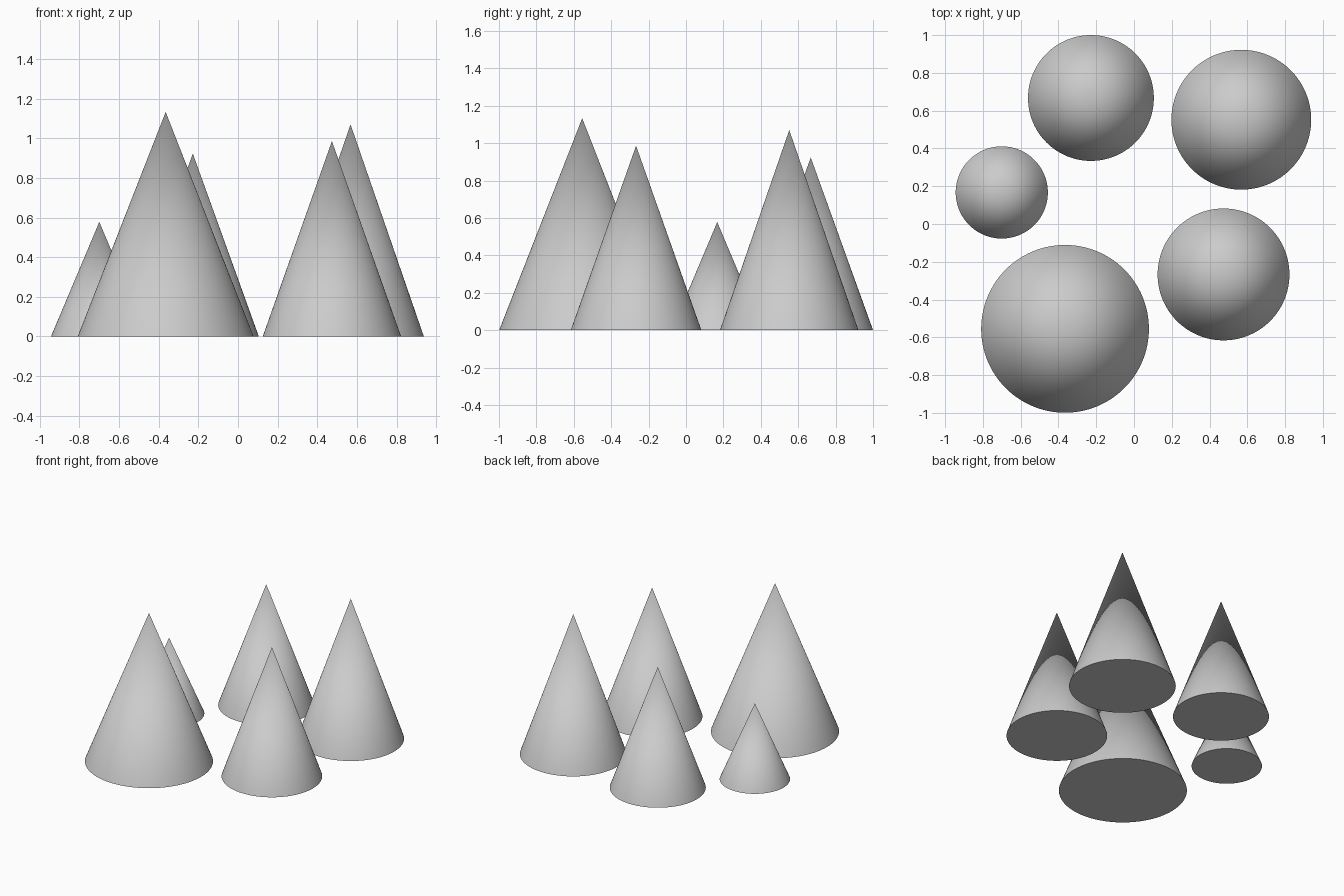
import bpy
import math

if "Cube" in bpy.data.objects:
    bpy.data.objects.remove(bpy.data.objects["Cube"])

# Five smooth cones standing on the ground: name, x, y, radius, height
CONES = [
    ("cone_front_left", -0.365, -0.555, 0.444, 1.133),
    ("cone_front_right", 0.474, -0.267, 0.349, 0.986),
    ("cone_back_right", 0.568, 0.552, 0.37, 1.07),
    ("cone_back_middle", -0.228, 0.667, 0.333, 0.923),
    ("cone_left_small", -0.70, 0.167, 0.244, 0.578),
]


def add_cone(name, x, y, radius, height):
    bpy.ops.mesh.primitive_cone_add(
        vertices=128, radius1=radius, radius2=0, depth=height,
        location=(x, y, height / 2))
    bpy.context.object.name = name
    # smooth flank, crisp base rim
    bpy.ops.object.shade_smooth_by_angle(angle=math.radians(40))


for cone in CONES:
    add_cone(*cone)
